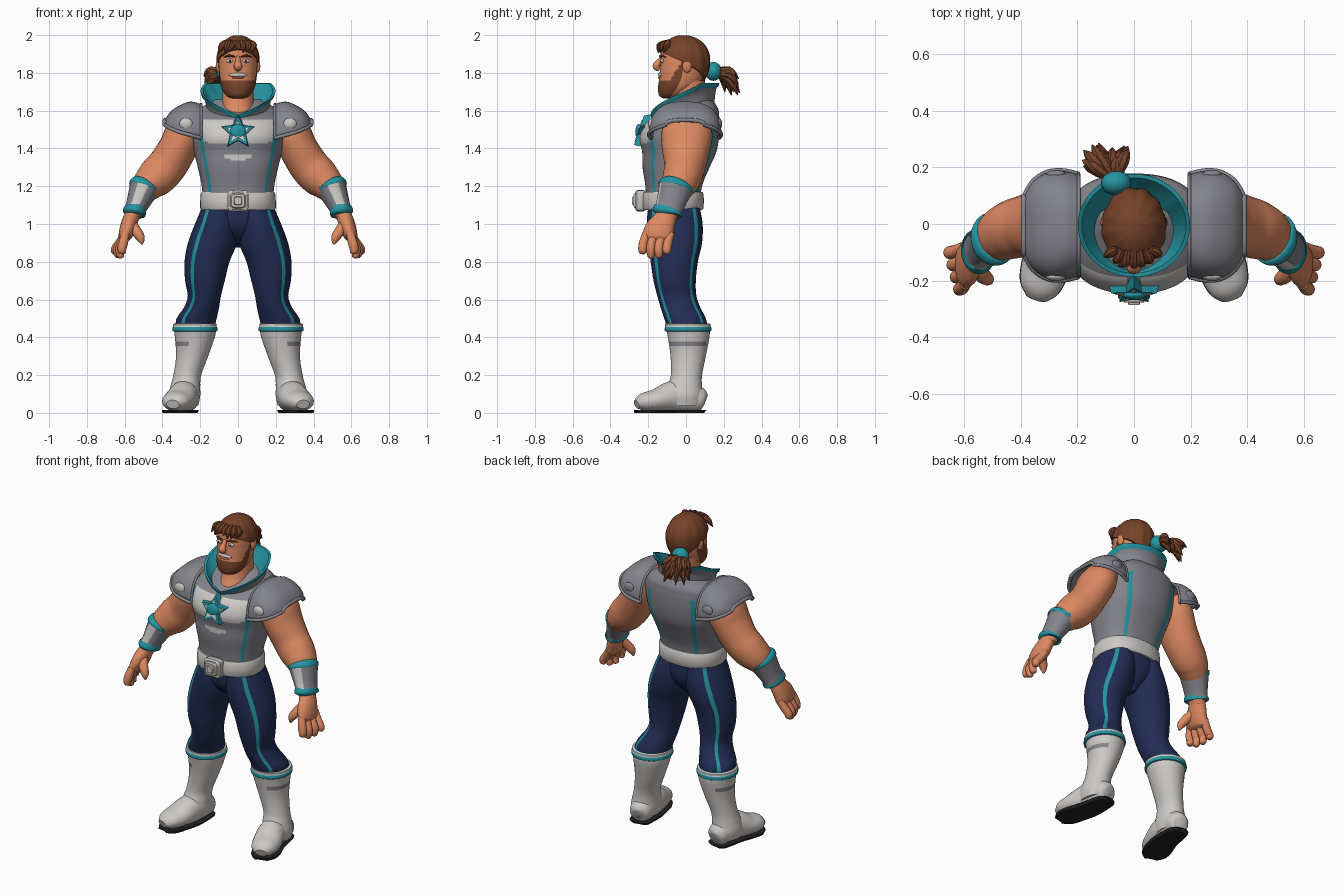
import bpy, bmesh, random
from math import sin, cos, pi, radians, copysign
from mathutils import Vector

if "Cube" in bpy.data.objects:
    bpy.data.objects.remove(bpy.data.objects["Cube"])
random.seed(4)

PALETTE = {
    "skin": (.72, .25, .12), "hair brown": (.18, .055, .022), "suit grey": (.23, .23, .26),
    "light grey": (.60, .58, .56), "teal": (.018, .30, .36), "navy": (.016, .026, .09),
    "sole black": (.015, .015, .015),
}
MATS = {}
for label, rgb in PALETTE.items():
    m = bpy.data.materials.new(label)
    m.use_nodes = True
    m.diffuse_color = (*rgb, 1)
    m.node_tree.nodes["Principled BSDF"].inputs["Base Color"].default_value = (*rgb, 1)
    MATS[label] = m
made = []


def spow(v, p):
    return copysign(abs(v) ** p, v)


def smooth(rows, k=5):
    """Catmull-Rom interpolation of rows of numbers."""
    out = []
    for i in range(len(rows) - 1):
        a, b, c, d = (rows[min(max(i + o, 0), len(rows) - 1)] for o in (-1, 0, 1, 2))
        for s in range(k):
            t = s / k
            out.append([q + .5 * t * (r - p + t * (2 * p - 5 * q + 4 * r - w + t * (3 * (q - r) + w - p)))
                        for p, q, r, w in zip(a, b, c, d)])
    return out + [list(rows[-1])]


def skin(name, rings, mat, rule=None, mirror=False, closed=True, shape=None):
    """Surface through rings of points; rule(degrees, centre, row) may pick another colour."""
    bm = bmesh.new()
    grid = [[bm.verts.new(shape(p) if shape else p) for p in r] for r in rings]
    n, used = len(rings[0]), [mat]
    for i in range(len(grid) - 1):
        for j in range(n if closed else n - 1):
            k = (j + 1) % n
            f = bm.faces.new((grid[i][j], grid[i][k], grid[i + 1][k], grid[i + 1][j]))
            pick = rule and rule((j + .5) * 360 / n, f.calc_center_median(), i)
            if pick:
                if pick not in used:
                    used.append(pick)
                f.material_index = used.index(pick)
    if closed:
        bm.faces.new(grid[0])
        bm.faces.new(grid[-1])
    bmesh.ops.recalc_face_normals(bm, faces=bm.faces)
    me = bpy.data.meshes.new(name)
    bm.to_mesh(me)
    bm.free()
    for u in used:
        me.materials.append(MATS[u])
    ob = bpy.data.objects.new(name, me)
    bpy.context.collection.objects.link(ob)
    if mirror:
        ob.modifiers.new("mirror", "MIRROR")
    made.append(ob)
    return ob


def ring(c, rx, ry, n, p=1, u=Vector((1, 0, 0)), v=Vector((0, 1, 0))):
    return [c + u * rx * spow(cos(a), p) + v * ry * spow(sin(a), p)
            for a in (2 * pi * j / n for j in range(n))]


def stack(name, rows, mat, n=48, p=1, k=5, **kw):
    """Level rings: z, x min, x max, y min, y max."""
    return skin(name, [ring(Vector(((a + b) / 2, (c + d) / 2, z)), (b - a) / 2, (d - c) / 2, n, p)
                       for z, a, b, c, d in smooth(rows, k)], mat, **kw)


def limb(name, rows, mat, ref=(0, 1, 0), n=24, k=5, **kw):
    """Rings square to a path: x, y, z, radius 1, radius 2."""
    rows = smooth(rows, k)
    pts = [Vector(r[:3]) for r in rows]
    rings = []
    for i, r in enumerate(rows):
        t = (pts[min(i + 1, len(pts) - 1)] - pts[max(i - 1, 0)]).normalized()
        u = Vector(ref).cross(t).normalized()
        rings.append(ring(pts[i], max(r[3], .001), max(r[4], .001), n, 1, u, t.cross(u)))
    return skin(name, rings, mat, **kw)


def ball(name, loc, size, mat, mirror=False):
    rings = [ring(Vector(loc) + Vector((0, 0, size[2] * cos(a))), size[0] * sin(a), size[1] * sin(a), 20)
             for a in (pi * (i + .1) / 12.2 for i in range(13))]
    return skin(name, rings, mat, mirror=mirror)


def lock(name, a, b, c, r):
    return limb(name, [(*a, r * .7, r * .7), (*b, r, r), (*c, .002, .002)], "hair brown",
                ref=(1, .1, .2), n=8, k=4)


# Torso with piping, chest panels and belly panel
def suit(deg, c, i):
    if any(abs(deg - s) < 2.3 for s in (318.75, 221.25, 56.25, 123.75)) and c.z < 1.55:
        return "teal"
    x = abs(c.x)
    if c.y < -.05 and ((.03 < x < .195 and 1.425 + 2.2 * (x - .1) ** 2 < c.z < 1.553)
                       or (x < .07 and 1.335 + 3 * x * x < c.z < 1.365)):
        return "light grey"


stack("torso", [(1.1, -.185, .185, -.21, .075), (1.2, -.192, .192, -.215, .085), (1.3, -.213, .213, -.23, .125),
                (1.38, -.233, .233, -.232, .16), (1.46, -.248, .248, -.246, .175), (1.53, -.25, .25, -.215, .178),
                (1.57, -.24, .24, -.165, .176), (1.61, -.205, .205, -.09, .17), (1.66, -.12, .12, -.02, .14)],
      "suit grey", n=96, p=.85, k=7, rule=suit)

# Belt and buckle
stack("belt", [(1.075, -.188, .188, -.22, .08), (1.085, -.2, .2, -.232, .093),
               (1.16, -.197, .197, -.23, .093), (1.17, -.185, .185, -.22, .08)], "light grey", p=.87, k=2)
for name, half, y0, y1 in (("buckle", .056, -.215, -.268), ("buckle_inset", .04, -.26, -.277),
                           ("buckle_center", .022, -.27, -.286)):
    skin(name, [ring(Vector((0, y, 1.123)), half * s, half * s, 24, .35, v=Vector((0, 0, 1)))
                for y, s in ((y0, .9), (y0 - .008, 1), (y1 + .008, 1), (y1, .85))], "light grey")


# Star badge, leaning back with the chest
def star(name, r, inner, y0, y1, turn, mat):
    pts = [(cos(a) * q, sin(a) * q) for a, q in
           ((radians(turn + 36 * i), r if i % 2 == 0 else inner) for i in range(10))]
    skin(name, [[Vector((x * s, y + .33 * z * s, 1.487 + z * s)) for x, z in pts]
                for y, s in ((y0, 1), (y1, .9))], mat)


star("badge_star", .095, .048, -.215, -.252, 90, "teal")
star("badge_points", .07, .03, -.24, -.256, 90, "light grey")
ball("badge_gem", (0, -.25, 1.487), (.042, .018, .042), "teal")


# Flared collar, its rim dropping to a V at the throat
def collar_ring(rx, ry, drop):
    pts = ring(Vector((0, -.005, 0)), rx, ry, 80)
    for j, q in enumerate(pts):
        d = abs((j * 4.5 + 90) % 360 - 180) / 180
        q.z = 1.745 - drop - .17 * max(0, 1 - 1.5 * (1 - d))
    return pts


skin("collar", [collar_ring(*r) for r in ((.165, .155, .12), (.168, .158, .07), (.18, .166, .025), (.194, .178, .014),
                                          (.198, .182, -.002), (.184, .168, 0), (.15, .14, .05), (.085, .085, .12))],
     "suit grey", rule=lambda d, c, i: "teal" if i >= 2 else None)

# Shoulder pads with rolled edge and studs
pad = []
for x, top, low, ry in smooth([(.195, 1.635, 1.455, .18), (.25, 1.648, 1.47, .192), (.305, 1.63, 1.485, .187),
                               (.355, 1.597, 1.505, .155), (.388, 1.55, 1.525, .1)], 4):
    pad.append([Vector((x, -.005 + ry * spow(cos(a), .72), low + (top - low) * spow(sin(a), .85)))
                for a in (pi * j / 32 for j in range(33))])
ob = skin("shoulder_pads", pad, "suit grey", mirror=True, closed=False)
ob.modifiers.new("thickness", "SOLIDIFY").thickness = .012
limb("pad_rims", [(*p, .011, .011) for p in pad[-1]], "suit grey", ref=(1, 0, 0), n=10, k=1, mirror=True)
limb("pad_inner_rims", [(*p, .007, .007) for p in pad[0]], "suit grey", ref=(1, 0, 0), n=10, k=1, mirror=True)
for y, side, tint in ((-.185, "front", "light grey"), (.175, "back", "suit grey")):
    limb("pad_%s_edges" % side, [(*r[-1 if y < 0 else 0], .01, .01) for r in pad], "suit grey", n=10, k=1, mirror=True)
    ball("pad_%s_studs" % side, (.275, y, 1.53), (.035, .016, .03), tint, True)

# Arms, cuffs and hands
limb("arms", [(.24, .01, 1.56, .08, .11), (.283, .005, 1.48, .102, .135), (.32, 0, 1.4, .102, .128),
              (.375, -.005, 1.31, .105, .11), (.43, -.02, 1.25, .104, .104), (.475, -.04, 1.205, .088, .093),
              (.52, -.07, 1.14, .06, .07), (.56, -.105, 1.04, .042, .057)], "skin", mirror=True)
limb("cuffs", [(.49, -.05, 1.205, .072, .082), (.493, -.052, 1.2, .084, .096), (.497, -.055, 1.188, .083, .094),
               (.502, -.059, 1.176, .077, .088), (.542, -.09, 1.083, .056, .073), (.546, -.094, 1.072, .061, .08),
               (.551, -.099, 1.055, .061, .08), (.552, -.1, 1.05, .045, .06)], "suit grey", k=3, n=32, mirror=True,
     rule=lambda d, c, i: "teal" if i < 8 or i > 12 else "light grey" if abs(d - 255) < 22 else None)
limb("palms", [(.553, -.1, 1.06, .04, .052), (.57, -.115, 1.02, .042, .062), (.586, -.14, .97, .042, .078),
               (.6, -.152, .93, .033, .077), (.605, -.155, .91, .014, .052)], "skin", mirror=True)
for i, name in enumerate(("index", "middle", "ring", "little")):
    y, tip, dx = -.22 + .043 * i, (.84, .818, .82, .84)[i], .012 * i - .012
    limb(name + "_fingers", [(.595, y + .01, .95, .021, .021), (.613 + dx / 2, y - .005, .9, .025, .024),
                             (.627 + dx, y - .01, .865, .023, .023), (.62 + dx, y - .008, tip + .008, .018, .018),
                             (.618 + dx, y - .008, tip, .004, .004)], "skin", n=12, k=3, mirror=True)
limb("thumbs", [(.57, -.13, 1.01, .028, .028), (.54, -.175, .965, .028, .028), (.515, -.195, .925, .023, .023),
                (.508, -.2, .892, .005, .005)], "skin", n=12, k=3, mirror=True)

# Trousers with double piping
stack("trouser_seat", [(1.1, -.185, .185, -.2, .075), (1.0, -.18, .18, -.192, .078), (.94, -.11, .11, -.155, .055),
                       (.9, -.05, .05, -.1, .02), (.875, -.02, .02, -.07, 0)], "navy")
stack("trouser_legs", [(1.09, .0, .19, -.2, .072), (1.0, -.01, .228, -.208, .088), (.9, .004, .265, -.2, .085),
                       (.8, .045, .283, -.187, .063), (.7, .07, .28, -.172, .052), (.62, .09, .266, -.152, .055),
                       (.56, .1, .285, -.135, .075), (.5, .113, .325, -.115, .105), (.45, .125, .33, -.1, .115)],
      "navy", n=64, mirror=True,
      rule=lambda d, c, i: "teal" if min(abs(d - 309.4), abs(d - 50.6)) < 4 else None)

# Boots
stack("boot_trims", [(.43, .125, .33, -.1, .12), (.434, .11, .346, -.112, .133), (.452, .11, .347, -.112, .134),
                     (.458, .113, .343, -.11, .13), (.47, .113, .343, -.11, .13), (.474, .125, .33, -.1, .12)],
      "teal", k=3, mirror=True, rule=lambda d, c, i: "light grey" if c.z > .457 else None)
stack("boot_shafts", [(.45, .116, .34, -.106, .126), (.4, .123, .334, -.096, .124), (.3, .158, .328, -.082, .105),
                      (.2, .195, .342, -.08, .085), (.14, .2, .358, -.1, .085), (.09, .2, .368, -.12, .092),
                      (.04, .21, .36, -.11, .085)], "light grey", n=64, k=8, mirror=True,
      rule=lambda d, c, i: "suit grey" if .352 < c.z < .375 and (d < 60 or d > 285) else None)
foot = [(.27, .1, .06, .02, .03), (.272, .085, .065, .058, .06), (.278, .02, .08, .072, .08),
        (.288, -.07, .085, .08, .085), (.315, -.16, .066, .084, .06), (.333, -.225, .057, .07, .048),
        (.345, -.262, .045, .036, .024)]
limb("boot_feet", foot, "light grey", ref=(0, 0, 1), mirror=True, shape=lambda v: Vector((v.x, v.y, max(v.z, .014))))
limb("boot_soles", [(*r[:3], r[3] * 1.02, r[4]) for r in foot], "sole black", ref=(0, 0, 1), mirror=True,
     shape=lambda v: Vector((v.x, v.y, min(max(v.z - .045, 0), .016))))


# Head with painted beard
def beard(deg, c, i):
    d = abs(deg - 270)
    return "hair brown" if d < 112 and c.z < 1.76 + max(0, d - 62) * .004 else None


stack("neck", [(1.5, -.1, .1, -.12, .13), (1.57, -.095, .095, -.135, .11), (1.64, -.085, .085, -.1, .1),
               (1.76, -.08, .08, -.07, .1)], "skin")
stack("head", [(1.665, -.03, .03, -.12, -.05), (1.68, -.062, .062, -.142, -.01), (1.72, -.088, .088, -.148, .05),
               (1.77, -.098, .098, -.142, .09), (1.83, -.102, .102, -.137, .105), (1.88, -.101, .101, -.134, .11),
               (1.93, -.095, .095, -.125, .105), (1.97, -.06, .06, -.08, .07)], "skin", n=72, p=.93, rule=beard)
limb("nose", [(0, -.125, 1.885, .012, .01), (0, -.143, 1.86, .014, .015), (0, -.158, 1.835, .023, .019),
              (0, -.14, 1.818, .014, .012)], "skin", n=16)
ball("ears", (.104, .005, 1.835), (.014, .024, .034), "skin", True)
ball("eyes", (.042, -.126, 1.864), (.019, .01, .011), "light grey", True)
ball("pupils", (.042, -.134, 1.864), (.006, .004, .007), "sole black", True)
limb("eyebrows", [(.014, -.137, 1.884, .004, .004), (.045, -.133, 1.891, .007, .006), (.075, -.108, 1.884, .003, .003)],
     "hair brown", ref=(0, 0, 1), n=8, mirror=True)
ball("smile", (0, -.131, 1.789), (.048, .017, .012), "light grey")
ball("lower_lip", (0, -.134, 1.774), (.034, .015, .006), "skin")

# Hair cap: hairline high at the brow, low at the nape
hair = []
for i in range(17):
    row = []
    for j in range(72):
        deg = j * 5
        d = min(abs(deg - 270), 360 - abs(deg - 270)) / 180
        z = 1.999 - (1.999 - 1.928 + .19 * d ** 1.4) * max(i / 16, .02) ** 1.8
        h = (z - 1.87) / .13
        r = max(1 - h * h, 0) ** .5 if h > 0 else 1 - .28 * h * h
        r *= 1 + .018 * sin(radians(deg * 12) + 3 * z)
        row.append(Vector((.114 * r * cos(radians(deg)), -.012 + .14 * r * sin(radians(deg)), z)))
    hair.append(row)
skin("hair", hair, "hair brown")
for i in range(7):
    x = -.085 + .028 * i
    y = -.15 + 5 * x * x
    lock("fringe_lock_%d" % i, (x * .7, -.09, 1.965), (x, y + .012, 1.945),
         (x + random.uniform(-.03, .01), y - .002, random.uniform(1.9, 1.925)), .018)

# Ponytail and tie
ball("hair_tie", (-.063, .145, 1.808), (.053, .044, .05), "teal")
for i in range(26):
    x, y, z = random.uniform(-.185, -.01), random.uniform(.2, .285), random.uniform(1.67, 1.79)
    lock("ponytail_lock_%d" % i, (-.07, .16, 1.8), (-.085 + (x + .09) * .65, .215 + (y - .24) * .5, 1.79 + (z - 1.74) * .45),
         (x, y, z), .024)

# Smooth shading with crisp edges
bpy.ops.object.select_all(action="DESELECT")
for ob in made:
    ob.select_set(True)
bpy.context.view_layer.objects.active = made[0]
bpy.ops.object.shade_smooth_by_angle(angle=radians(40))
